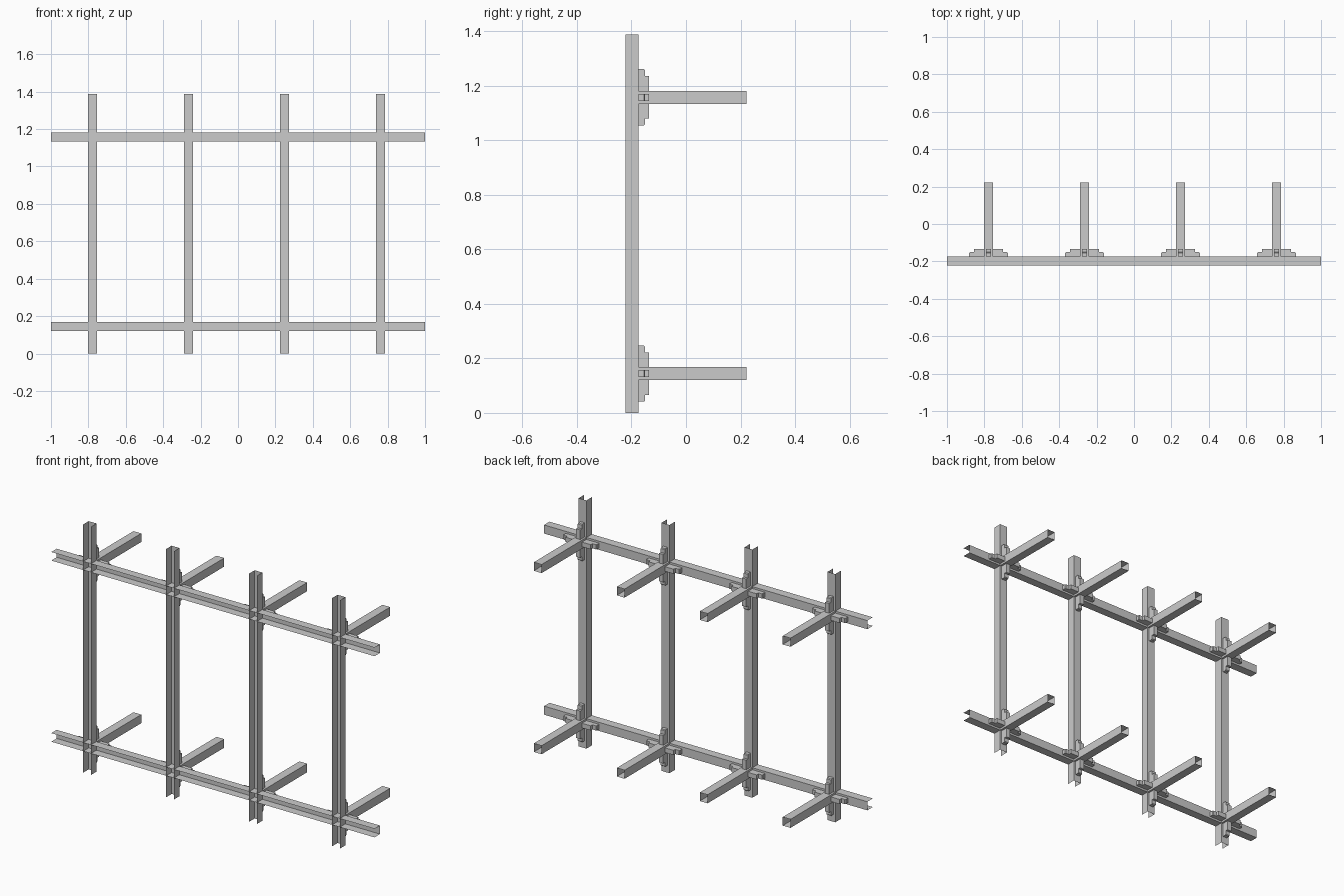
import bpy, bmesh
from math import pi
from mathutils import Matrix, Vector

if "Cube" in bpy.data.objects:
    bpy.data.objects.remove(bpy.data.objects["Cube"])

POSTS = [-0.778 + 0.5133 * i for i in range(4)]
LEVELS = [0.144, 1.157]
H = 0.024            # half width of every bar
FRONT, WEB, BACK = -0.222, -0.174, 0.222
TOP = 1.388


def make(name, mesh, loc=(0, 0, 0), turn=0.0):
    ob = bpy.data.objects.new(name, mesh)
    ob.location = loc
    ob.rotation_euler = (0, turn, 0)
    bpy.context.collection.objects.link(ob)
    return ob


def sweep(name, profile, vec, closed=False, caps=False):
    """Extrude a profile (3D points) along vec as a sheet or a solid."""
    bm = bmesh.new()
    a = [bm.verts.new(p) for p in profile]
    b = [bm.verts.new(Vector(p) + Vector(vec)) for p in profile]
    n = len(a)
    for i in range(n if closed else n - 1):
        j = (i + 1) % n
        bm.faces.new((a[i], a[j], b[j], b[i]))
    if caps:
        bm.faces.new(a[::-1])
        bm.faces.new(b)
    if closed:
        bmesh.ops.recalc_face_normals(bm, faces=bm.faces)
    me = bpy.data.meshes.new(name)
    bm.to_mesh(me)
    bm.free()
    return me


# sheet channels, open towards the front
post = sweep("post", [(H, FRONT, 0), (H, WEB, 0), (-H, WEB, 0), (-H, FRONT, 0)], (0, 0, TOP))
rail = sweep("rail", [(-1, FRONT, -H), (-1, WEB, -H), (-1, WEB, H), (-1, FRONT, H)], (2, 0, 0))

# square tube arm, open at the end
arm = sweep("arm", [(-H, WEB, -H), (H, WEB, -H), (H, WEB, H), (-H, WEB, H)],
            (0, BACK - WEB, 0), closed=True)

# stepped bracket
W = 0.013
steps = [(H, 0), (0.103, 0), (0.103, 0.02), (0.099, 0.024), (0.078, 0.024), (0.078, 0.039), (H, 0.039)]
bracket = sweep("bracket", [(u, v, -W) for u, v in steps], (0, 0, 2 * W), closed=True, caps=True)

for x in POSTS:
    make("post", post, (x, 0, 0))
for z in LEVELS:
    make("rail", rail, (0, 0, z))
    for x in POSTS:
        make("arm", arm, (x, 0, z))
        for k in range(4):
            make("bracket", bracket, (x, WEB, z), k * pi / 2)
